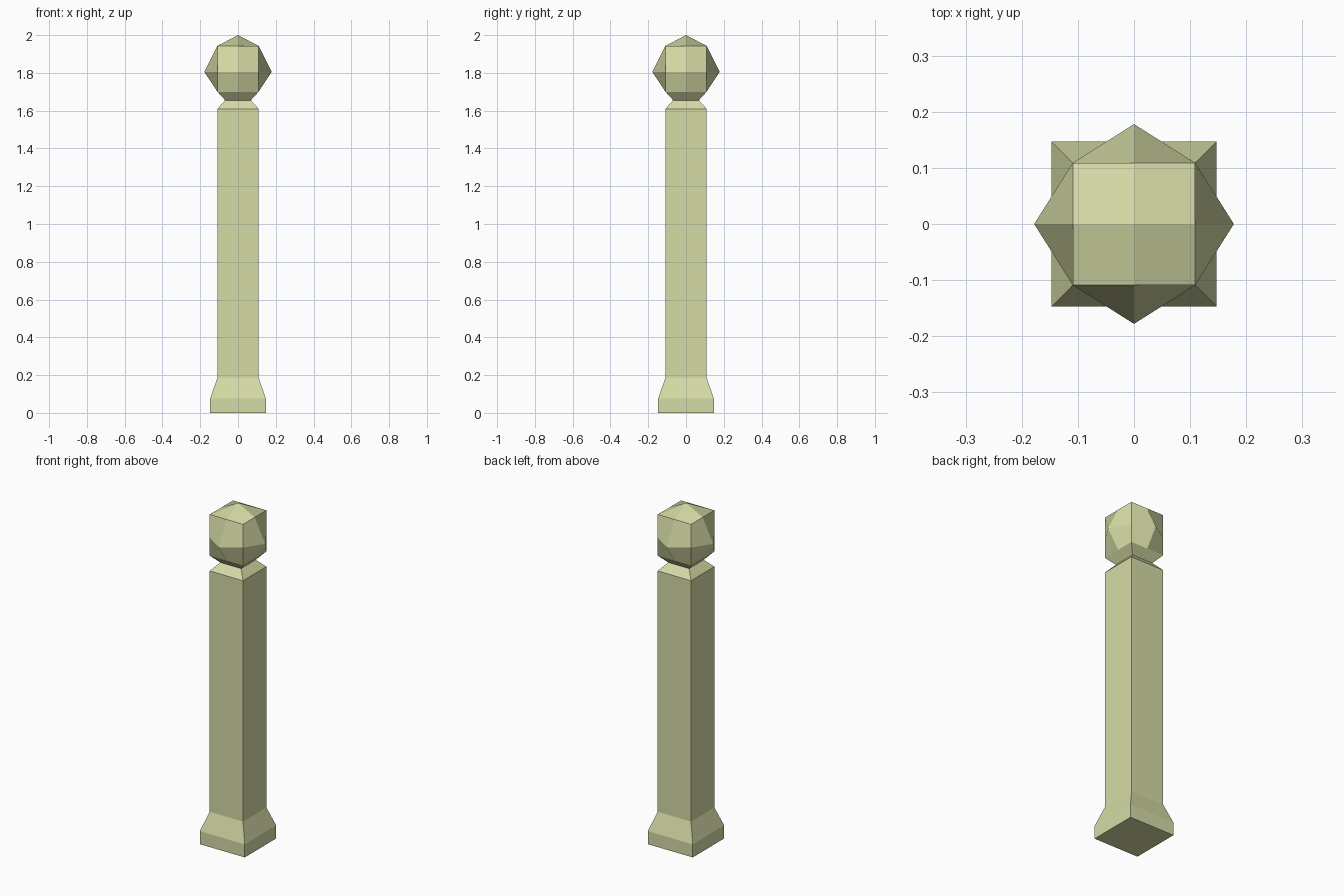
import bpy, bmesh

if "Cube" in bpy.data.objects:
    bpy.data.objects.remove(bpy.data.objects["Cube"])

mat = bpy.data.materials.new("pale_stone")
mat.diffuse_color = (0.67, 0.71, 0.38, 1)
mat.use_nodes = True
mat.node_tree.nodes["Principled BSDF"].inputs["Base Color"].default_value = mat.diffuse_color


def finish(bm, name):
    bmesh.ops.recalc_face_normals(bm, faces=bm.faces[:])
    mesh = bpy.data.meshes.new(name)
    bm.to_mesh(mesh)
    bm.free()
    mesh.materials.append(mat)
    obj = bpy.data.objects.new(name, mesh)
    bpy.context.collection.objects.link(obj)
    return obj


# Square post: plinth, flared foot, shaft and sloped shoulder (half width, z)
PROFILE = [(0.147, 0), (0.147, 0.077), (0.109, 0.187), (0.109, 1.61), (0.068, 1.655)]
bm = bmesh.new()
rings = [[bm.verts.new((sx * r, sy * r, z))
          for sx, sy in ((-1, -1), (1, -1), (1, 1), (-1, 1))] for r, z in PROFILE]
bm.faces.new(rings[0])
for low, high in zip(rings, rings[1:]):
    for i in range(4):
        j = (i + 1) % 4
        bm.faces.new((low[i], low[j], high[j], high[i]))
finish(bm, "post")

# Faceted ball: a subdivided cube with its face centres pushed outwards
HALF, BULGE = 0.109, 0.178
LEVELS = {-1: 1.70, 0: 1.805, 1: 1.943}
bm = bmesh.new()
bmesh.ops.create_cube(bm, size=2)
bmesh.ops.subdivide_edges(bm, edges=bm.edges[:], cuts=1, use_grid_fill=True)
bottom = []
for v in bm.verts:
    x, y, z = (round(c) for c in v.co)
    if (x, y, z) == (0, 0, -1):
        bottom.append(v)
    elif (x, y) == (0, 0):
        v.co = (0, 0, 2.0)
    else:
        reach = BULGE if z == 0 and x * y == 0 else HALF
        v.co = (x * reach, y * reach, LEVELS[z])

# Tapered underside that meets the neck of the post
bmesh.ops.delete(bm, geom=bottom, context='VERTS')
rim = [e for e in bm.edges if e.is_boundary]
for item in bmesh.ops.extrude_edge_only(bm, edges=rim)["geom"]:
    if isinstance(item, bmesh.types.BMVert):
        item.co.x *= 0.068 / HALF
        item.co.y *= 0.068 / HALF
        item.co.z = 1.655
finish(bm, "ball_finial")
